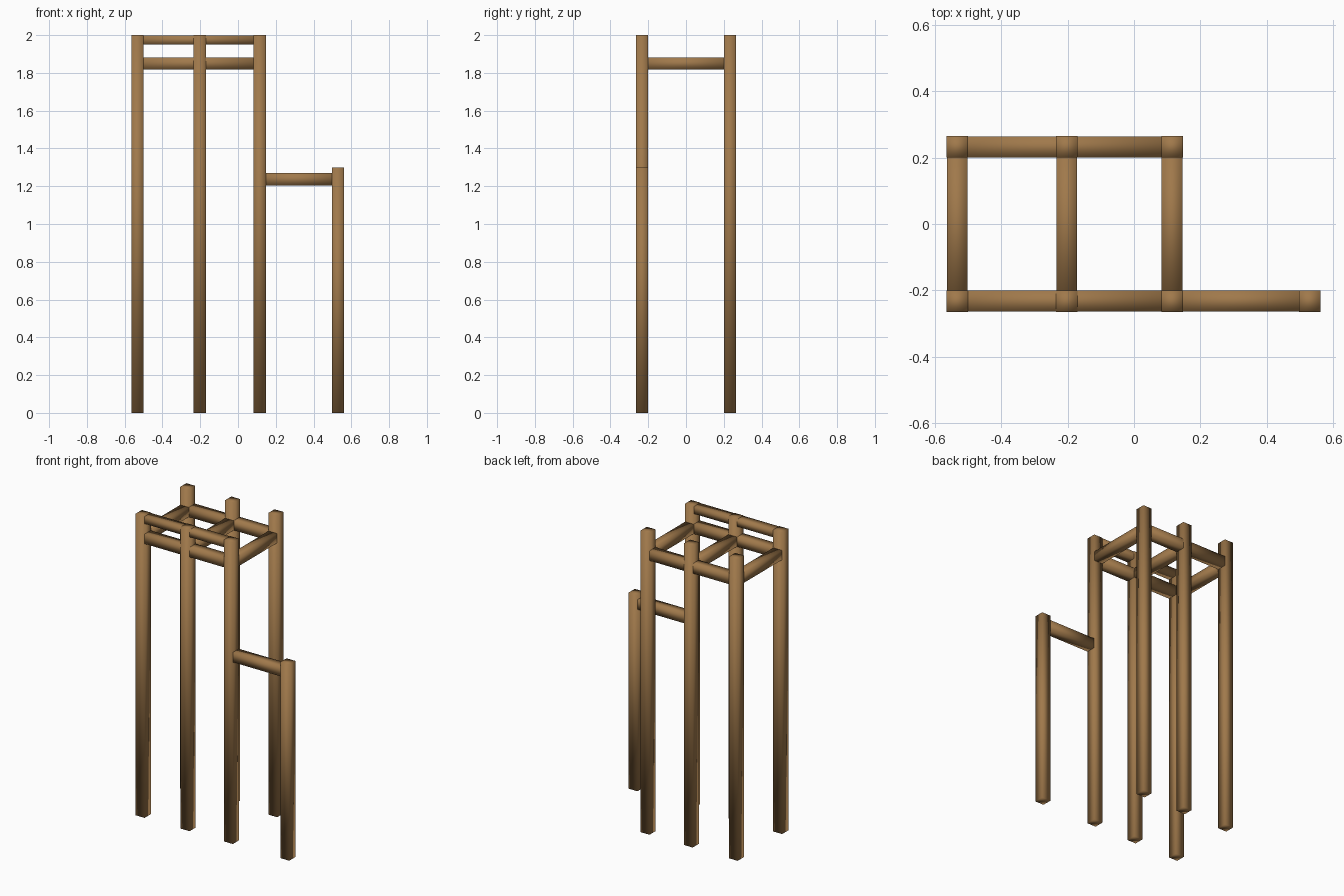
import bpy

cube = bpy.data.objects.get("Cube")
if cube:
    bpy.data.objects.remove(cube, do_unlink=True)

# Single timber colour
wood = bpy.data.materials.new("brown_wood")
wood.use_nodes = True
colour = (0.35, 0.19, 0.07, 1)
wood.diffuse_color = colour
wood.node_tree.nodes["Principled BSDF"].inputs["Base Color"].default_value = colour

T = 0.065        # timber thickness
INSET = 0.001    # keeps beam faces just behind the post faces
ROW = 0.2325     # distance of the post rows from the centre
POSTS = {"right": -0.5325, "middle": -0.2025, "left": 0.115}
END_X = 0.529


def timber(name, low, high):
    """Softly shaded box between two opposite corners."""
    bpy.ops.mesh.primitive_cube_add(size=1, location=[(a + b) / 2 for a, b in zip(low, high)])
    ob = bpy.context.object
    ob.name = name
    ob.scale = [b - a for a, b in zip(low, high)]
    bpy.ops.object.transform_apply(location=False, rotation=False, scale=True)
    bpy.ops.object.shade_smooth()
    ob.data.materials.append(wood)


def post(name, x, y, top):
    h = T / 2
    timber(name, (x - h, y - h, 0), (x + h, y + h, top))


def rail(name, x0, x1, y, z0, z1):
    """Beam along x whose ends are housed inside the posts."""
    h = T / 2 - INSET
    timber(name, (x0 - 0.02, y - h, z0), (x1 + 0.02, y + h, z1))


# Tall posts in two rows, and the cross beams that join them
for side, x in POSTS.items():
    post(f"front_{side}_post", x, -ROW, 2)
    post(f"back_{side}_post", x, ROW, 2)
    h = T / 2 - INSET
    timber(f"{side}_cross_beam", (x - h, -ROW - 0.02, 1.818), (x + h, ROW + 0.02, 1.881))

# Long beams of the upper frame, with a second rail along the front
first, last = POSTS["right"], POSTS["left"]
rail("front_beam", first, last, -ROW, 1.817, 1.882)
rail("back_beam", first, last, ROW, 1.817, 1.882)
rail("front_top_rail", first, last, -ROW, 1.95, 1.998)

# Short outer post and its connecting bar
post("short_post", END_X, -ROW, 1.3)
rail("low_bar", last, END_X, -ROW, 1.205, 1.27)
